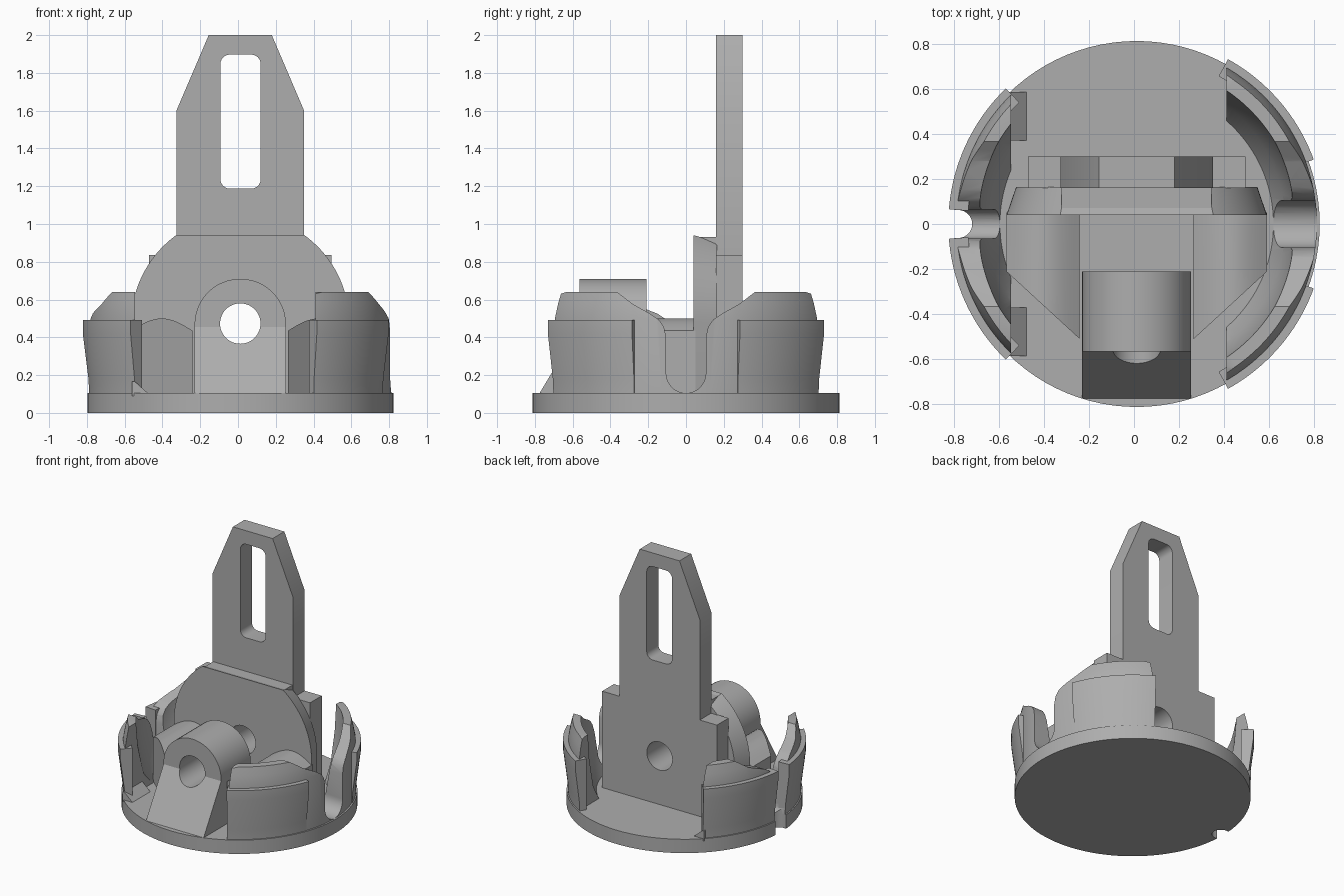
import bpy, bmesh
from math import sin, cos, pi, radians

if "Cube" in bpy.data.objects:
    bpy.data.objects.remove(bpy.data.objects["Cube"], do_unlink=True)

CX = 0.012      # shared centre line of the part
HOLE_Z = 0.473  # height of the axle hole
FLOOR = 0.105   # top of the base disc

grey = bpy.data.materials.new("plain grey")
grey.use_nodes = True
grey.diffuse_color = (0.42, 0.42, 0.42, 1)
grey.node_tree.nodes["Principled BSDF"].inputs["Base Color"].default_value = grey.diffuse_color
parts = []


def finish(name, bm, keep=True):
    bmesh.ops.recalc_face_normals(bm, faces=bm.faces)
    mesh = bpy.data.meshes.new(name)
    bm.to_mesh(mesh)
    bm.free()
    mesh.materials.append(grey)
    ob = bpy.data.objects.new(name, mesh)
    bpy.context.collection.objects.link(ob)
    if keep:
        parts.append(ob)
    else:
        ob.hide_render = True
    return ob


def skin(name, rings, keep=True):
    """Join a row of equal outlines into a capped solid."""
    bm = bmesh.new()
    loops = [[bm.verts.new(p) for p in ring] for ring in rings]
    for a, b in zip(loops, loops[1:]):
        for i in range(len(a)):
            j = (i + 1) % len(a)
            bm.faces.new((a[i], a[j], b[j], b[i]))
    bm.faces.new(loops[0])
    bm.faces.new(loops[-1])
    return finish(name, bm, keep)


def prism(name, pts, axis, lo, hi, keep=True):
    place = {"x": lambda p, d: (d, p[0], p[1]),
             "y": lambda p, d: (p[0], d, p[1]),
             "z": lambda p, d: (p[0], p[1], d)}[axis]
    return skin(name, [[place(p, d) for p in pts] for d in (lo, hi)], keep)


def sector(name, profile, start, end, steps=40):
    """Sweep an (r, z) profile round the centre between two angles."""
    rings = []
    for i in range(steps + 1):
        t = radians(start + (end - start) * i / steps)
        rings.append([(CX + r * cos(t), r * sin(t), z) for r, z in profile])
    return skin(name, rings)


def arc(cx, cz, r, start, end, steps=24):
    angles = [radians(start + (end - start) * i / steps) for i in range(steps + 1)]
    return [(cx + r * cos(t), cz + r * sin(t)) for t in angles]


def circle(cx, cz, r, n=48):
    return arc(cx, cz, r, 0, 360 - 360 / n, n - 1)


def rounded(x0, x1, z0, z1, r):
    return (arc(x1 - r, z1 - r, r, 0, 90, 6) + arc(x0 + r, z1 - r, r, 90, 180, 6)
            + arc(x0 + r, z0 + r, r, 180, 270, 6) + arc(x1 - r, z0 + r, r, 270, 360, 6))


def rect(x0, x1, z0, z1):
    return [(x0, z0), (x1, z0), (x1, z1), (x0, z1)]


def mirrored(half):
    """Outline symmetric about the centre line from its +x half."""
    return [(CX + x, z) for x, z in half] + [(CX - x, z) for x, z in reversed(half)]


def boolean(ob, cutter, operation="DIFFERENCE"):
    mod = ob.modifiers.new("cut", "BOOLEAN")
    mod.operation, mod.solver, mod.object = operation, "EXACT", cutter
    bpy.context.view_layer.objects.active = ob
    bpy.ops.object.modifier_apply(modifier=mod.name)


def drop(cutter):
    bpy.data.objects.remove(cutter, do_unlink=True)


# Base disc
base = prism("base_disc", circle(CX, 0, 0.812, 96), "z", 0, FLOOR)

# Tall slotted back plate
back_plate = prism("back_plate", mirrored([
    (0.482, 0.09), (0.482, 0.837), (0.338, 0.837), (0.338, 1.6), (0.167, 2.0)]),
    "y", 0.16, 0.3)
slot = prism("slot_cutter", rounded(-0.093, 0.12, 1.187, 1.897, 0.05), "y", 0, 0.5, False)
boolean(back_plate, slot)
drop(slot)

# Round shield in front of the plate, tapering to the back and flat on top
def shield_outline(r):
    top = [p for p in arc(0, HOLE_Z, r, 0, 54, 20)]
    return mirrored([(r, 0.09)] + top)

shield = skin("round_shield", [[(x, y, z) for x, z in shield_outline(r)]
                               for y, r in ((0.04, 0.578), (0.165, 0.535))])
shield_top = prism("shield_top", rect(CX - 0.333, CX + 0.333, 0.5, 0.932), "y", 0.04, 0.165)

# Bearing block with an arched top and a sloping foot
bearing = prism("bearing_block", [(CX + 0.242, 0.09)] + arc(CX, HOLE_Z - 0.005, 0.242, 0, 180)
                + [(CX - 0.242, 0.09)], "y", -0.565, -0.21)
foot = prism("bearing_foot", [(-0.565, 0.455), (-0.775, FLOOR), (-0.775, 0.09), (-0.5, 0.09),
                              (-0.5, 0.455)], "x", CX - 0.242, CX + 0.242)

# Axle hole
hole = prism("hole_cutter", circle(CX, HOLE_Z, 0.107), "y", -1, 1, False)
for ob in (back_plate, shield, shield_top, bearing, foot):
    boolean(ob, hole)
drop(hole)

# Domed shoulders with a diagonal front on both sides of the bearing
for side, label in ((1, "left"), (-1, "right")):
    dome = [(0.253 + 0.325 * i / 16, 0.435 + 0.065 * sin(pi * i / 16)) for i in range(17)]
    outline = [(0.253, 0.09)] + dome + [(0.578, 0.09)]
    skin(label + "_shoulder", [
        [(CX + side * x, 0.05, z) for x, z in outline],
        [(CX + side * x, -0.51 + (x - 0.253) * 0.92, z) for x, z in outline]])


# Curved side walls: sloping inner tongue with an outer rim
tongue_profile = [(0.60, 0.09), (0.80, 0.09), (0.80, 0.50), (0.785, 0.58), (0.765, 0.66),
                  (0.715, 0.66), (0.70, 0.45), (0.66, 0.22)]
rim_profile = [(0.75, 0.09), (0.802, 0.09), (0.806, 0.18), (0.836, 0.42), (0.836, 0.492), (0.75, 0.492)]


def wall_mask(half, reach, x0, x1):
    """Side outline: U slot in the middle, flaring to tall rounded ends."""
    edge = arc(0, FLOOR + half, half, 270, 360, 10)
    edge += [(half, 0.40), (half + 0.012, 0.455), (half + 0.04, 0.495), (half + 0.085, 0.525),
             (0.28, 0.575), (0.365, 0.64), (reach - 0.07, 0.64), (reach - 0.025, 0.625),
             (reach, 0.58), (reach, 0.49), (0.9, 0.49), (0.9, 0.05)]
    pts = edge + [(-y, z) for y, z in reversed(edge[1:])]
    return prism("wall_mask", pts, "x", x0, x1, False)


for label, middle, spread, half, reach, x0, x1, rim in (
        ("left", 0, 64, 0.105, 0.705, 0.41, 1.0, (20, 61)),
        ("right", 180, 54, 0.065, 0.60, -1.0, -0.545, (4.5, 46))):
    wall = sector(label + "_wall", tongue_profile, middle - spread, middle + spread, 56)
    mask = wall_mask(half, reach, x0, x1)
    boolean(wall, mask, "INTERSECT")
    drop(mask)
    for s, end in ((1, "a"), (-1, "b")):
        sector(label + "_rim_" + end, rim_profile, middle + s * rim[0], middle + s * rim[1], 24)

# Small chamfered feet on the inner edge of the right wall
for s, end in ((1, "back"), (-1, "front")):
    prism("wall_foot_" + end, [(-0.56, 0.09), (-0.478, 0.09), (-0.478, FLOOR), (-0.545, 0.165),
                               (-0.56, 0.165)], "y", s * 0.37, s * 0.585)

# Round-ended notch through the base and wall on the right side
notch = prism("notch_cutter", [(-1, -0.062), (-0.78, -0.062)]
              + arc(-0.78, 0, 0.062, -90, 90, 16)[1:] + [(-1, 0.062)], "z", -0.1, 1, False)
for ob in parts:
    if ob.name == "base_disc" or ob.name.startswith(("right_wall", "right_rim")):
        boolean(ob, notch)
drop(notch)

# Smooth the curves, keep the edges crisp
bpy.ops.object.select_all(action="DESELECT")
for ob in parts:
    ob.select_set(True)
bpy.context.view_layer.objects.active = base
bpy.ops.object.shade_smooth_by_angle(angle=radians(25))
